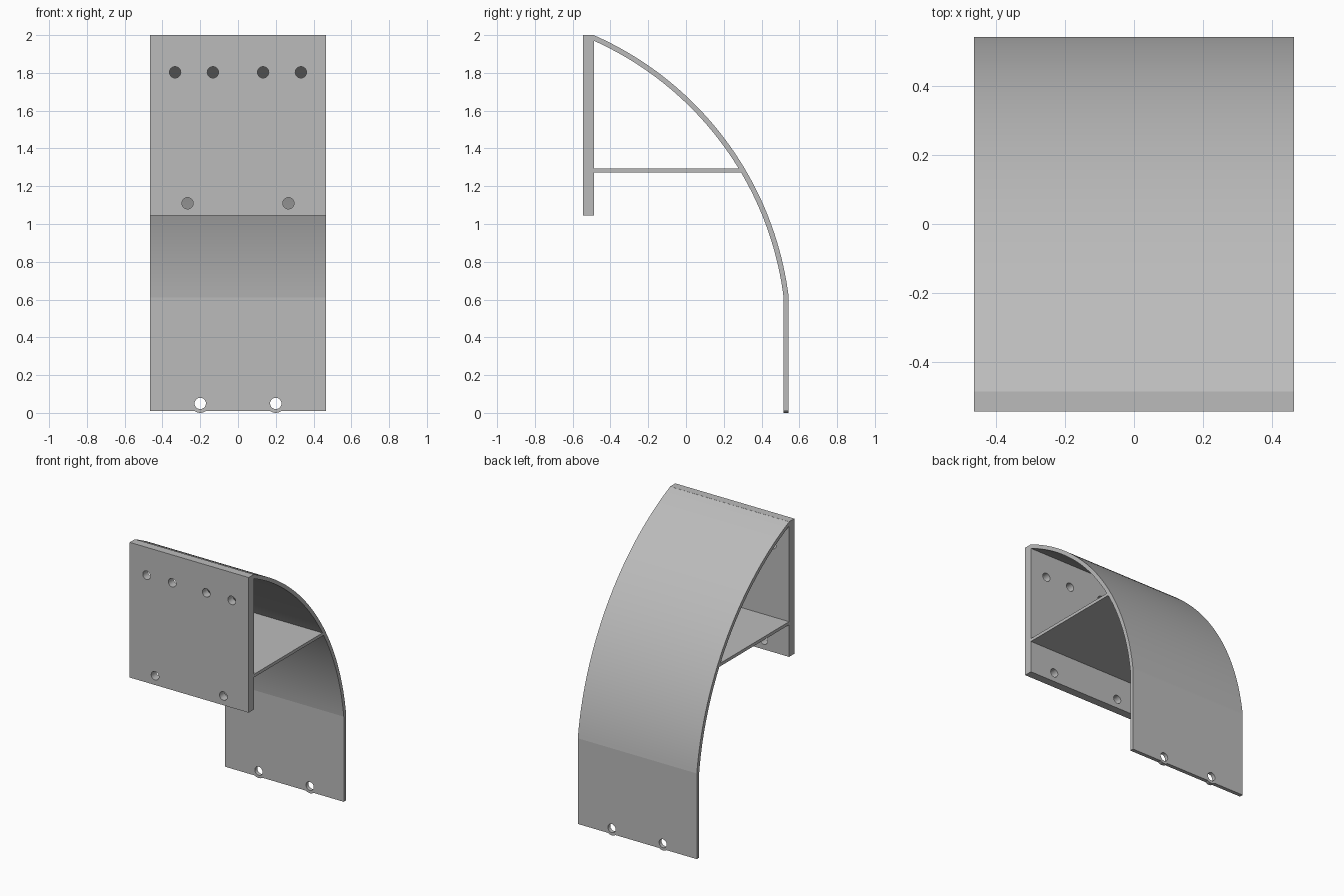
import bpy, bmesh
from math import acos, asin, sin, cos, radians
from mathutils import Matrix, Vector

old = bpy.data.objects.get("Cube")
if old:
    bpy.data.objects.remove(old, do_unlink=True)

HALF_W = 0.465
PLATE_FRONT, PLATE_BACK = -0.545, -0.487
CY, CZ, R, THICK = -1.193, 0.398, 1.75, 0.027
KINK_Z, STRIP_BOTTOM = 0.615, 0.01
HOLE_R = 0.03

grey = bpy.data.materials.new("plain grey")
grey.use_nodes = True
colour = (0.5, 0.5, 0.5, 1)
grey.diffuse_color = colour
grey.node_tree.nodes["Principled BSDF"].inputs["Base Color"].default_value = colour


def make_object(name, bm):
    bmesh.ops.recalc_face_normals(bm, faces=bm.faces)
    mesh = bpy.data.meshes.new(name)
    bm.to_mesh(mesh)
    bm.free()
    ob = bpy.data.objects.new(name, mesh)
    bpy.context.collection.objects.link(ob)
    mesh.materials.append(grey)
    return ob


def extrude_profile(name, points):
    """Extrude a closed (y, z) outline across the full width."""
    bm = bmesh.new()
    face = bm.faces.new([bm.verts.new((-HALF_W, y, z)) for y, z in points])
    side = bmesh.ops.extrude_face_region(bm, geom=[face])["geom"]
    verts = [v for v in side if isinstance(v, bmesh.types.BMVert)]
    bmesh.ops.translate(bm, verts=verts, vec=(2 * HALF_W, 0, 0))
    return make_object(name, bm)


def rods(name, centres, radius, y0, y1):
    """Cylinders along y at the given (x, z) centres."""
    bm = bmesh.new()
    for x, z in centres:
        place = Matrix.Translation((x, (y0 + y1) / 2, z)) @ Matrix.Rotation(radians(90), 4, 'X')
        bmesh.ops.create_cone(bm, cap_ends=True, segments=32, radius1=radius,
                              radius2=radius, depth=y1 - y0, matrix=place)
    return make_object(name, bm)


def boolean(ob, tool, operation):
    mod = ob.modifiers.new(operation.title(), 'BOOLEAN')
    mod.operation, mod.object, mod.solver = operation, tool, 'EXACT'
    bpy.context.view_layer.objects.active = ob
    bpy.ops.object.modifier_apply(modifier=mod.name)
    bpy.data.objects.remove(tool, do_unlink=True)


def arc(radius, steps=56):
    """Arc points from the mounting plate down to the kink."""
    start = acos((PLATE_BACK - CY) / radius)
    end = asin((KINK_Z - CZ) / R)
    angles = [start + (end - start) * i / steps for i in range(steps + 1)]
    return [(CY + radius * cos(a), CZ + radius * sin(a)) for a in angles]


def mirrored(xs, z):
    return [(s * x, z) for x in xs for s in (-1, 1)]


# Mounting plate with six screw holes
plate = extrude_profile("mounting_plate", [(PLATE_FRONT, 1.045), (PLATE_BACK, 1.045),
                                           (PLATE_BACK, 2.0), (PLATE_FRONT, 2.0)])
holes = mirrored((0.133, 0.333), 1.803) + mirrored((0.267,), 1.11)
boolean(plate, rods("plate_cutter", holes, HOLE_R, -0.7, -0.4), 'DIFFERENCE')

# Curved cover running into a straight lower strip
outer, inner = arc(R), arc(R - THICK)
strip_y = outer[-1][0]
outline = outer + [(strip_y, STRIP_BOTTOM), (strip_y - THICK, STRIP_BOTTOM)] + inner[::-1]
cover = extrude_profile("curved_cover", outline)

# Small rounded lips under the two lower holes, then the holes
low_holes = mirrored((0.2,), 0.05)
boolean(cover, rods("hole_lips", low_holes, 0.05, strip_y - THICK, strip_y), 'UNION')
boolean(cover, rods("cover_cutter", low_holes, HOLE_R, 0.4, 0.7), 'DIFFERENCE')

# Horizontal brace between plate and cover
def reach(z):
    return CY + ((R - THICK / 2) ** 2 - (z - CZ) ** 2) ** 0.5

low, high = 1.272, 1.294
extrude_profile("brace_shelf", [(PLATE_BACK, low), (reach(low), low),
                                (reach(high), high), (PLATE_BACK, high)])

# Smooth the curve while keeping the kink and edges crisp
bpy.ops.object.select_all(action='DESELECT')
for ob in (plate, cover):
    ob.select_set(True)
    bpy.context.view_layer.objects.active = ob
bpy.ops.object.shade_smooth_by_angle(angle=radians(5))
plate.select_set(False)
